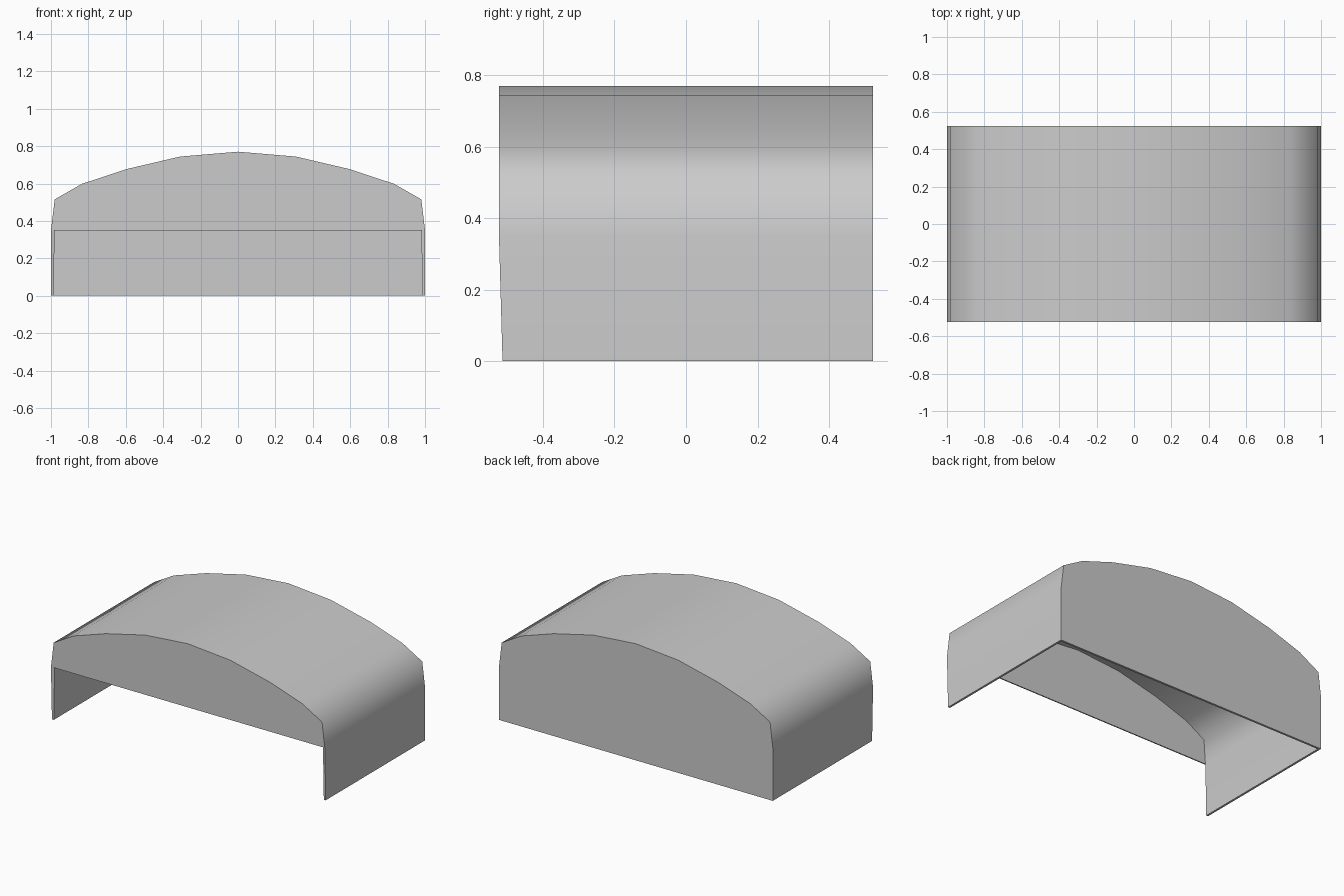
import bpy, bmesh, math

cube = bpy.data.objects.get("Cube")
if cube:
    bpy.data.objects.remove(cube)

# Single plain grey
grey = bpy.data.materials.new("plain_grey")
grey.use_nodes = True
colour = (0.6, 0.6, 0.6, 1)
grey.diffuse_color = colour
grey.node_tree.nodes["Principled BSDF"].inputs["Base Color"].default_value = colour

# Half of the arched cross-section, mirrored into the full one (left foot to right foot)
half = [(1, 0), (1, 0.35), (0.98, 0.515), (0.835, 0.598), (0.6, 0.676), (0.31, 0.744)]
profile = half + [(0, 0.77)] + [(-x, z) for x, z in reversed(half)]
DEPTH = 0.523

bm = bmesh.new()
# The feet of the side walls are set back slightly at the front
front = [bm.verts.new((x, -DEPTH if z else -DEPTH + 0.01, z)) for x, z in profile]
back = [bm.verts.new((x, DEPTH, z)) for x, z in profile]

# Side walls and arched roof
for i in range(len(profile) - 1):
    bm.faces.new((front[i], front[i + 1], back[i + 1], back[i]))
# Full back wall, and a front panel above the opening
bm.faces.new(back)
bm.faces.new(front[1:-1])
bmesh.ops.recalc_face_normals(bm, faces=bm.faces)
# Outward means the crown of the roof faces up
crown = max(bm.faces, key=lambda f: abs(f.normal.z))
if crown.normal.z < 0:
    bmesh.ops.reverse_faces(bm, faces=bm.faces)

mesh = bpy.data.meshes.new("arched_cover")
bm.to_mesh(mesh)
bm.free()
mesh.materials.append(grey)
cover = bpy.data.objects.new("arched_cover", mesh)
bpy.context.collection.objects.link(cover)
bpy.ops.object.select_all(action="DESELECT")
cover.select_set(True)
bpy.context.view_layer.objects.active = cover

# Thin sheet thickness, grown inwards
shell = cover.modifiers.new("sheet_thickness", "SOLIDIFY")
shell.thickness = 0.014
shell.offset = -1
shell.use_even_offset = True
bpy.ops.object.modifier_apply(modifier=shell.name)

# Keep the underside flat on the ground
for v in cover.data.vertices:
    if v.co.z < 0.02:
        v.co.z = 0

bpy.ops.object.shade_smooth_by_angle(angle=math.radians(60))
